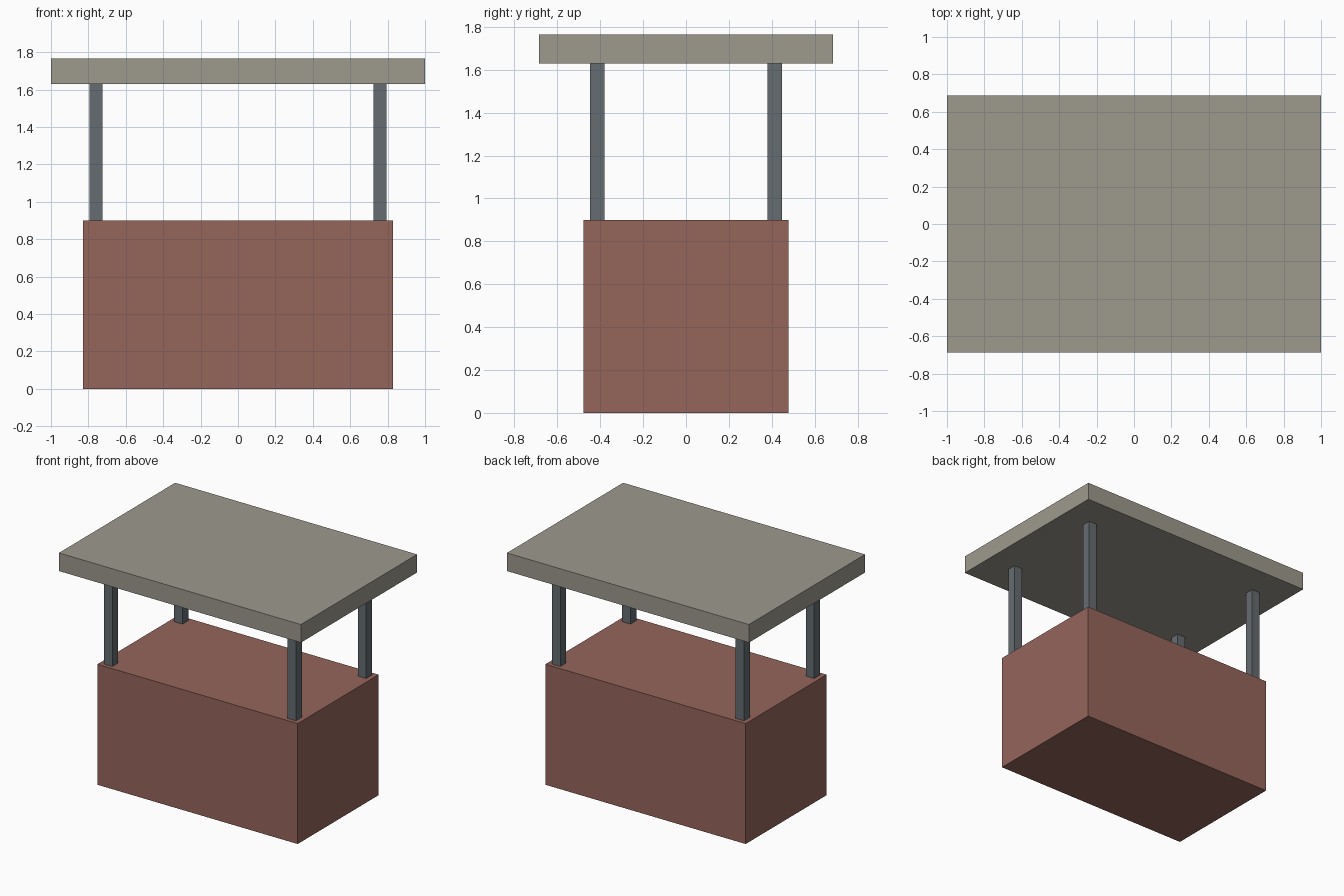
import bpy

if "Cube" in bpy.data.objects:
    bpy.data.objects.remove(bpy.data.objects["Cube"])


def material(name, rgb):
    m = bpy.data.materials.new(name)
    m.diffuse_color = (*rgb, 1.0)
    m.use_nodes = True
    m.node_tree.nodes["Principled BSDF"].inputs["Base Color"].default_value = m.diffuse_color
    return m


def box(name, x, y, z0, z1, sx, sy, mat):
    bpy.ops.mesh.primitive_cube_add(size=1, location=(x, y, (z0 + z1) / 2))
    ob = bpy.context.object
    ob.name = name
    ob.scale = (sx, sy, z1 - z0)
    bpy.ops.object.transform_apply(location=False, rotation=False, scale=True)
    ob.data.materials.append(mat)
    return ob


brick = material("brick_red", (0.30, 0.13, 0.105))
metal = material("dark_metal", (0.13, 0.15, 0.16))
slab = material("stone_grey", (0.34, 0.32, 0.27))

BASE_TOP, ROOF_BOTTOM, ROOF_TOP = 0.90, 1.63, 1.765

# Solid lower body
box("base_block", 0, 0, 0, BASE_TOP, 1.656, 0.956, brick)

# Four corner posts
for sx, side in ((-1, "left"), (1, "right")):
    for sy, end in ((-1, "front"), (1, "back")):
        box(f"{end}_{side}_post", sx * 0.759, sy * 0.414,
            BASE_TOP, ROOF_BOTTOM, 0.069, 0.069, metal)

# Overhanging flat roof
box("roof_slab", 0, 0, ROOF_BOTTOM, ROOF_TOP, 2.0, 1.372, slab)
